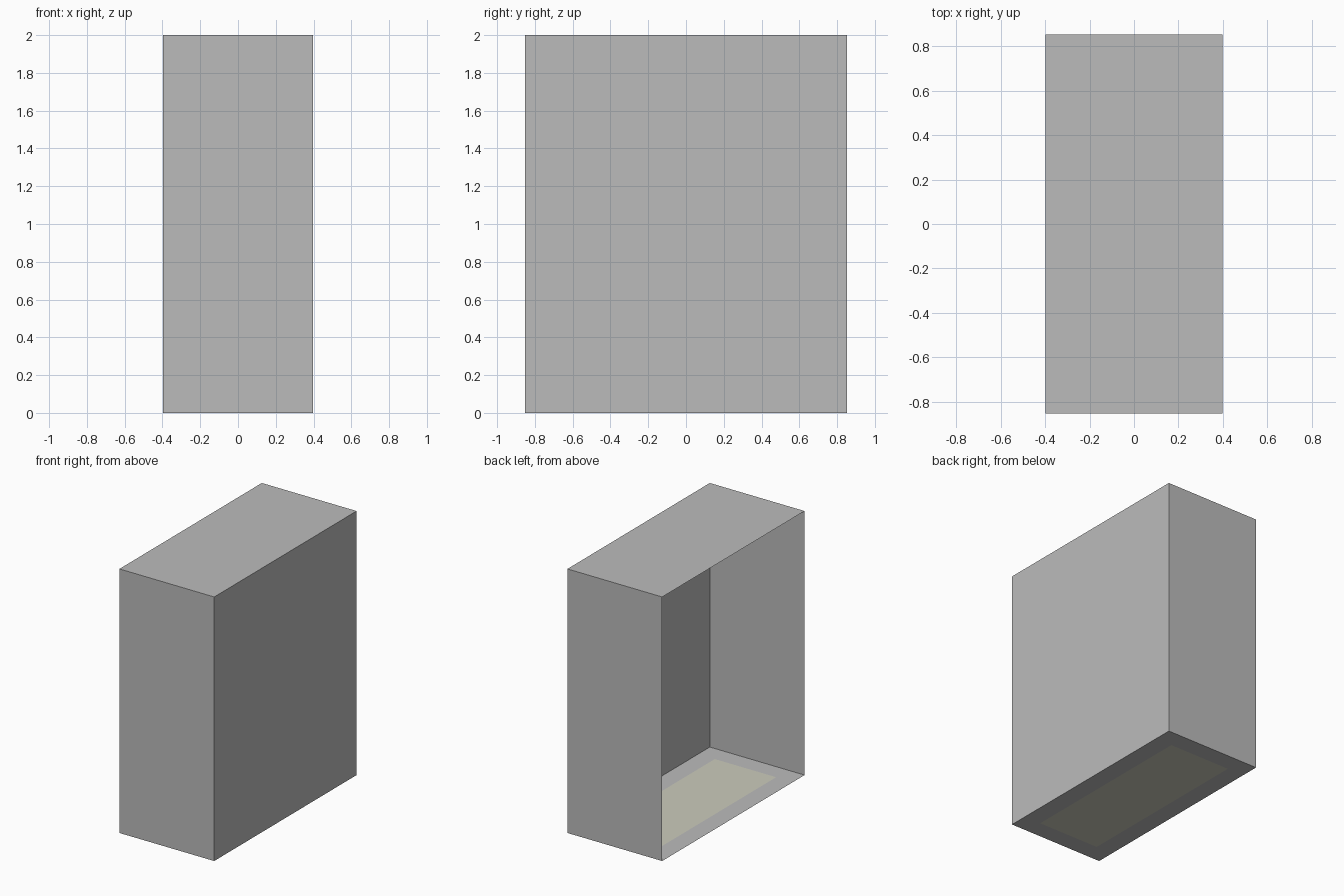
import bpy
import bmesh
from mathutils import Vector

default = bpy.data.objects.get("Cube")
if default:
    bpy.data.objects.remove(default, do_unlink=True)

WIDTH, DEPTH, HEIGHT = 0.794, 1.704, 2.0
MARGIN = 0.14


def make_material(name, color):
    mat = bpy.data.materials.new(name)
    mat.use_nodes = True
    mat.diffuse_color = color
    mat.node_tree.nodes["Principled BSDF"].inputs["Base Color"].default_value = color
    return mat


def face_towards(bm, direction):
    bm.normal_update()
    return max(bm.faces, key=lambda f: f.normal.dot(Vector(direction)))


# Thin-walled casing, standing on the ground
bm = bmesh.new()
bmesh.ops.create_cube(bm, size=1)
bmesh.ops.scale(bm, vec=(WIDTH, DEPTH, HEIGHT), verts=bm.verts)
bmesh.ops.translate(bm, vec=(0, 0, HEIGHT / 2), verts=bm.verts)

# Open side
bmesh.ops.delete(bm, geom=[face_towards(bm, (-1, 0, 0))], context="FACES_ONLY")

# Pale panel set flush into the floor
panel = face_towards(bm, (0, 0, -1))
bmesh.ops.inset_region(bm, faces=[panel], thickness=MARGIN,
                       use_boundary=True, use_even_offset=True)
panel.material_index = 1

mesh = bpy.data.meshes.new("open_casing")
bm.to_mesh(mesh)
bm.free()
mesh.materials.append(make_material("grey", (0.5, 0.5, 0.5, 1)))
mesh.materials.append(make_material("pale yellow", (0.6, 0.6, 0.5, 1)))
casing = bpy.data.objects.new("open_casing", mesh)
bpy.context.collection.objects.link(casing)
